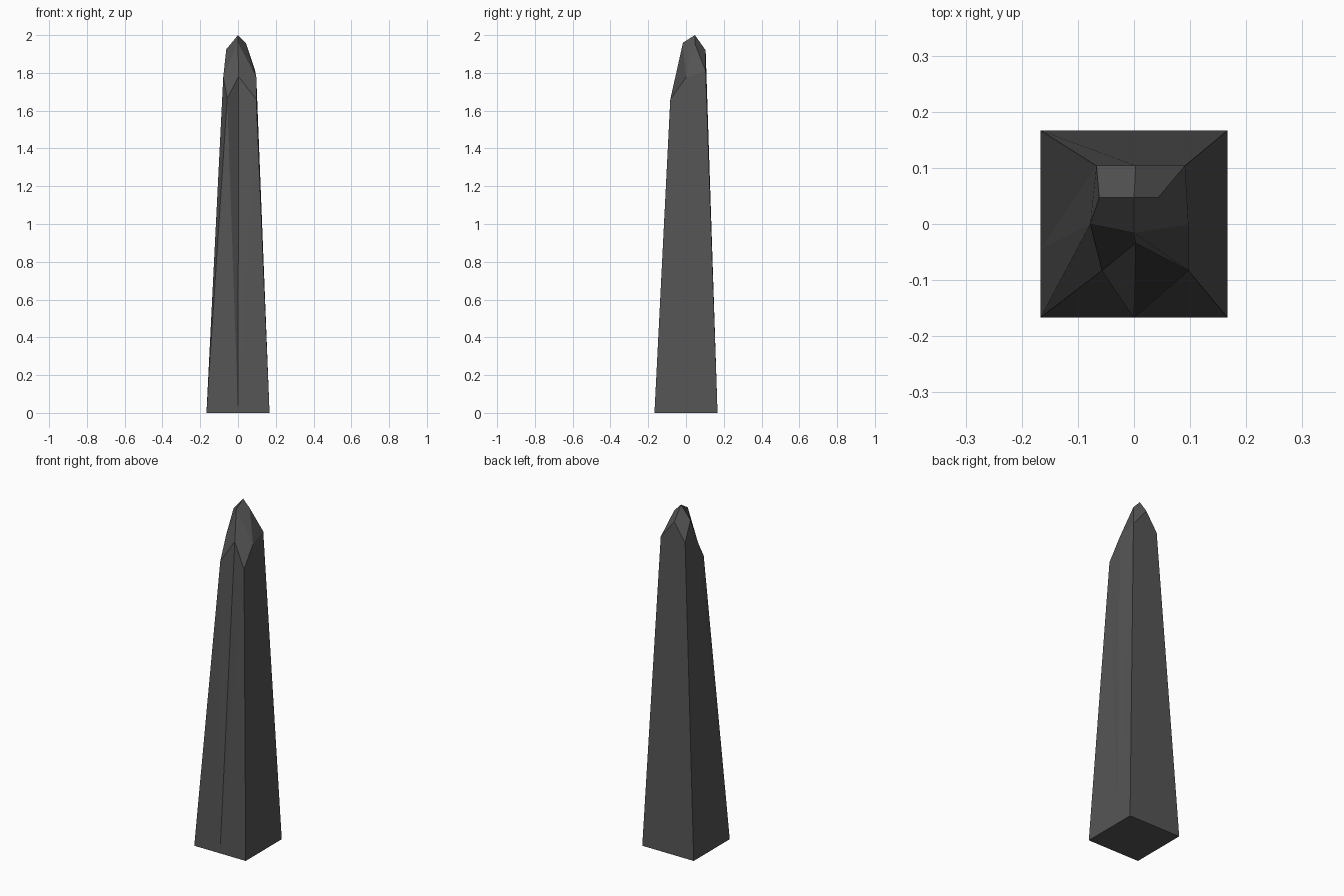
import bpy, bmesh

if "Cube" in bpy.data.objects:
    bpy.data.objects.remove(bpy.data.objects["Cube"])

S = 0.167  # half width of the base

# Named points: base corners and mid-edge points, then shoulder ring, then chipped tip
points = {
    # base
    "a": (-S, -S, 0), "m": (0, -S, 0), "b": (S, -S, 0), "r": (S, 0.065, 0),
    "c": (S, S, 0), "d": (-S, S, 0), "l": (-S, -0.045, 0),
    # shoulder
    "J": (-0.057, -0.083, 1.665), "K": (0.003, -0.034, 1.78), "L": (0.097, -0.083, 1.66),
    "I": (0.097, 0, 1.775), "C": (0.091, 0.104, 1.81), "B": (0.003, 0.104, 1.92),
    "A": (-0.067, 0.104, 1.815), "G": (-0.078, 0, 1.78),
    # tip
    "D": (-0.062, 0.047, 1.925), "E": (0, 0.047, 2.0), "F": (0.043, 0.047, 1.955),
    "H": (0, -0.016, 1.96),
}

# Each word is one flat facet
facets = """
ambrcdl
amJ mKJ mLK mbL
brL rIL rCI rcC
cdABC
dlA lGA laG aJG
ADG ADEB BEFC CFI
DGHE EHIF GJKH HKLI
""".split()

bm = bmesh.new()
verts = {k: bm.verts.new(p) for k, p in points.items()}
for f in facets:
    bm.faces.new([verts[k] for k in f])
bmesh.ops.recalc_face_normals(bm, faces=bm.faces)

mesh = bpy.data.meshes.new("stone_spike")
bm.to_mesh(mesh)
bm.free()
spike = bpy.data.objects.new("stone_spike", mesh)
bpy.context.collection.objects.link(spike)

# Dark stone colour
mat = bpy.data.materials.new("dark_stone")
mat.diffuse_color = (0.09, 0.09, 0.09, 1)
mat.use_nodes = True
mat.node_tree.nodes["Principled BSDF"].inputs["Base Color"].default_value = mat.diffuse_color
mesh.materials.append(mat)
